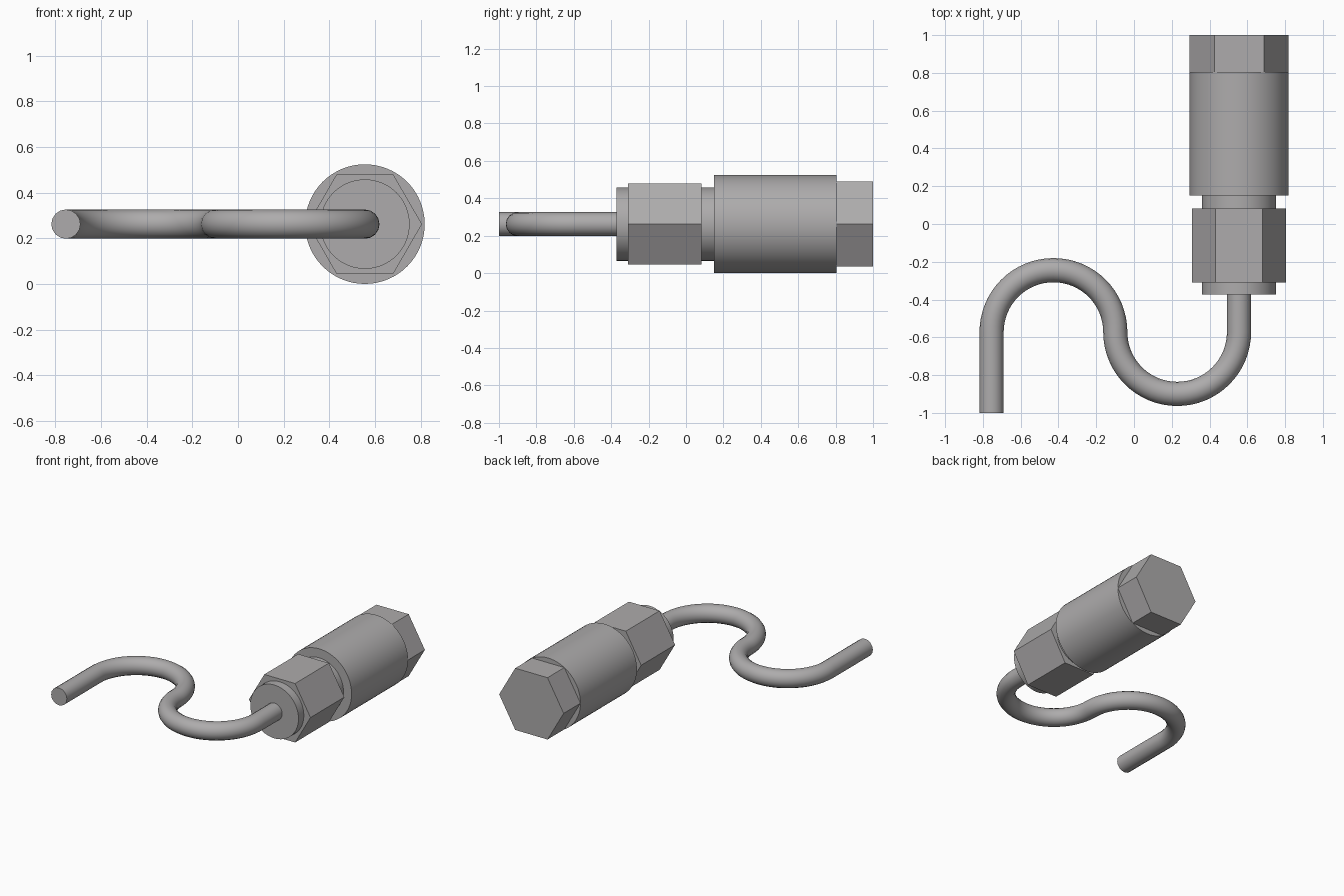
import bpy, bmesh, math

if "Cube" in bpy.data.objects:
    bpy.data.objects.remove(bpy.data.objects["Cube"])

AXIS_X, AXIS_Z = 0.556, 0.262   # centre line of the fitting, along y
TUBE_R = 0.064

# Dark, slightly warm grey metal
metal = bpy.data.materials.new("dark_metal")
metal.diffuse_color = (0.42, 0.41, 0.412, 1)
metal.use_nodes = True
metal.node_tree.nodes["Principled BSDF"].inputs["Base Color"].default_value = metal.diffuse_color


def smooth(obj):
    bpy.ops.object.select_all(action='DESELECT')
    obj.select_set(True)
    bpy.context.view_layer.objects.active = obj
    bpy.ops.object.shade_smooth_by_angle(angle=math.radians(30))


def prism(name, radius, y0, y1, sides):
    """Prism along y with a corner pointing to +x."""
    bm = bmesh.new()
    rings = []
    for y in (y0, y1):
        rings.append([bm.verts.new((AXIS_X + radius * math.cos(math.tau * i / sides), y,
                                    AXIS_Z + radius * math.sin(math.tau * i / sides)))
                      for i in range(sides)])
    a, b = rings
    bm.faces.new(a)
    bm.faces.new(b[::-1])
    for i in range(sides):
        j = (i + 1) % sides
        bm.faces.new((a[i], b[i], b[j], a[j]))
    bmesh.ops.recalc_face_normals(bm, faces=bm.faces)
    mesh = bpy.data.meshes.new(name)
    bm.to_mesh(mesh)
    bm.free()
    mesh.materials.append(metal)
    obj = bpy.data.objects.new(name, mesh)
    bpy.context.collection.objects.link(obj)
    if sides > 6:
        smooth(obj)
    return obj


# Fitting: inner collar, nut, main body and hexagonal end cap
prism("collar", 0.196, -0.372, 0.15, 64)
prism("hex_nut", 0.25, -0.31, 0.083, 6)
prism("body", 0.262, 0.15, 0.805, 64)
prism("hex_end_cap", 0.262, 0.805, 1.0, 6)

# S-shaped tube: straight end, two half circles, straight end into the collar
BEND_Y, START_X, STEPS = -0.572, -0.754, 32
BEND_R = (AXIS_X - START_X) / 4
path = [(START_X, -1.0)]
for k, side in enumerate((1, -1)):
    cx = START_X + BEND_R * (1 + 2 * k)
    for i in range(k, STEPS + 1):
        t = math.pi * i / STEPS
        path.append((cx - BEND_R * math.cos(t), BEND_Y + side * BEND_R * math.sin(t)))
path.append((AXIS_X, -0.36))

curve = bpy.data.curves.new("tube", 'CURVE')
curve.dimensions = '3D'
curve.bevel_depth = TUBE_R
curve.bevel_resolution = 6
curve.use_fill_caps = True
curve.materials.append(metal)
spline = curve.splines.new('POLY')
spline.points.add(len(path) - 1)
for point, (x, y) in zip(spline.points, path):
    point.co = (x, y, AXIS_Z, 1)
tube = bpy.data.objects.new("tube", curve)
bpy.context.collection.objects.link(tube)
bpy.ops.object.select_all(action='DESELECT')
tube.select_set(True)
bpy.context.view_layer.objects.active = tube
bpy.ops.object.convert(target='MESH')
smooth(bpy.context.view_layer.objects.active)
